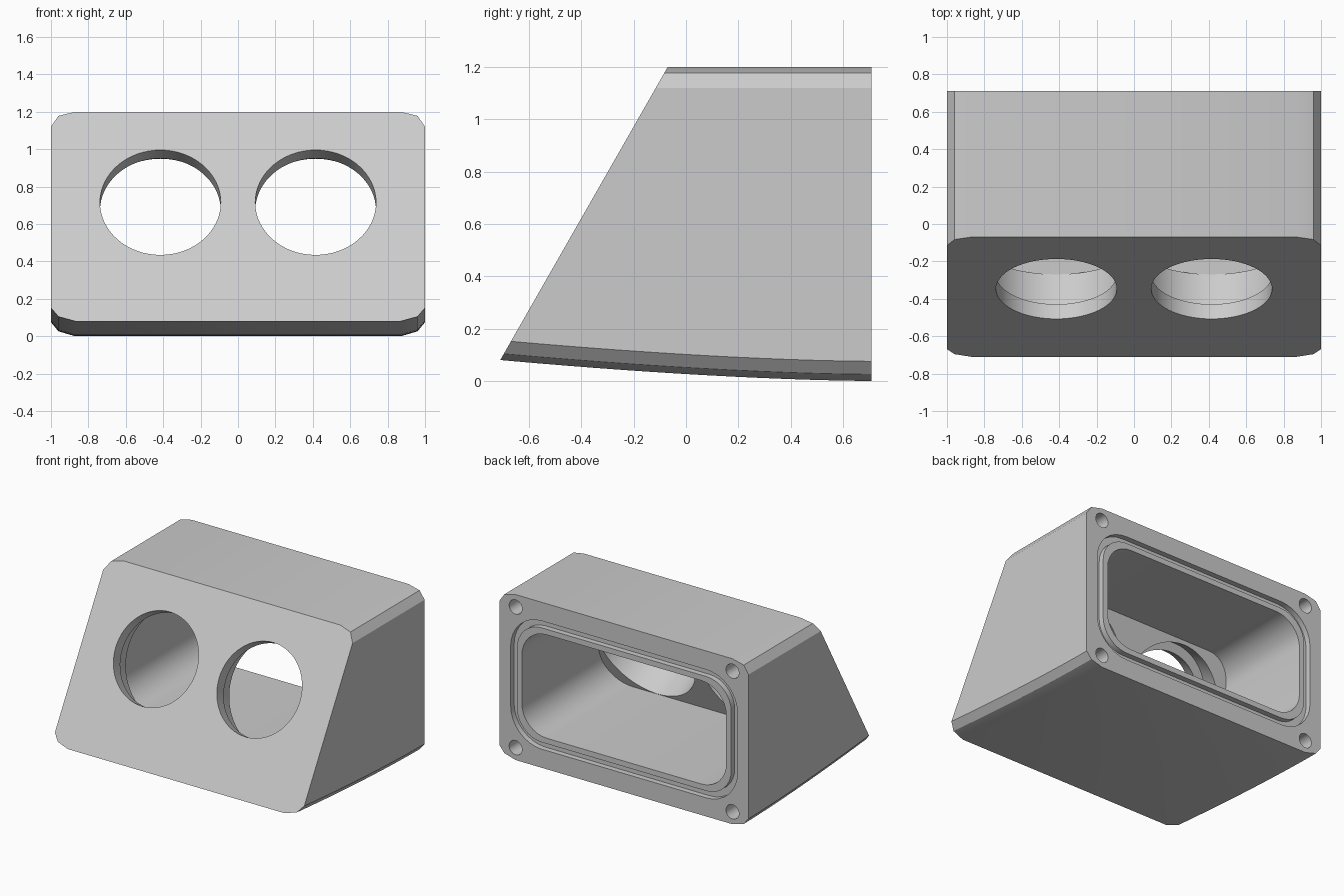
import bpy, bmesh, math
from mathutils import Vector, Matrix

if "Cube" in bpy.data.objects:
    bpy.data.objects.remove(bpy.data.objects["Cube"], do_unlink=True)

BACK = 0.71
MID_Z = 0.6
FRONT_LOW = Vector((0, -0.71, 0.08))
FRONT_HIGH = Vector((0, -0.07, 1.2))
slope = (FRONT_HIGH - FRONT_LOW).normalized()
INWARD = Vector((0, slope.z, -slope.y))

grey = bpy.data.materials.new("light_grey")
grey.use_nodes = True
colour = (0.6, 0.6, 0.6, 1)
grey.diffuse_color = colour
grey.node_tree.nodes["Principled BSDF"].inputs["Base Color"].default_value = colour


def make_object(name, bm):
    bmesh.ops.recalc_face_normals(bm, faces=bm.faces)
    mesh = bpy.data.meshes.new(name)
    bm.to_mesh(mesh)
    bm.free()
    mesh.materials.append(grey)
    obj = bpy.data.objects.new(name, mesh)
    bpy.context.collection.objects.link(obj)
    return obj


def loft(bm, rings, closed=False):
    """Skin a list of rings; cap the ends or join last to first."""
    loops = [[bm.verts.new(p) for p in ring] for ring in rings]
    pairs = list(zip(loops, loops[1:]))
    if closed:
        pairs.append((loops[-1], loops[0]))
    else:
        bm.faces.new(loops[0])
        bm.faces.new(loops[-1])
    for a, b in pairs:
        for i in range(len(a)):
            j = (i + 1) % len(a)
            bm.faces.new((a[i], a[j], b[j], b[i]))


def trim(bm, point, normal):
    """Cut off everything behind a plane and close the cut."""
    geom = bm.verts[:] + bm.edges[:] + bm.faces[:]
    cut = bmesh.ops.bisect_plane(bm, geom=geom, plane_co=point, plane_no=normal,
                                 clear_inner=True)
    edges = [e for e in cut["geom_cut"] if isinstance(e, bmesh.types.BMEdge)]
    bmesh.ops.contextual_create(bm, geom=edges)


def rounded_ring(half_w, half_h, radius, y, steps=8):
    ring = []
    for quarter, (sx, sz) in enumerate(((1, 1), (-1, 1), (-1, -1), (1, -1))):
        for k in range(steps + 1):
            a = math.pi / 2 * (quarter + k / steps)
            ring.append(Vector((sx * (half_w - radius) + radius * math.cos(a), y,
                                MID_Z + sz * (half_h - radius) + radius * math.sin(a))))
    return ring


def cylinder(name, start, axis, length, radius, sides):
    bm = bmesh.new()
    turn = axis.to_track_quat('Z', 'Y').to_matrix().to_4x4()
    place = Matrix.Translation(start + axis * (length / 2)) @ turn
    bmesh.ops.create_cone(bm, cap_ends=True, segments=sides, radius1=radius,
                          radius2=radius, depth=length, matrix=place)
    return make_object(name, bm)


def body_ring(y):
    """Outer section with clipped corners and a gently rising underside."""
    low = 0.08 * max(0, (BACK - y) / 1.42) ** 1.6
    right = [(0.87, low), (0.96, low + 0.026), (1, low + 0.075),
             (1, 1.12), (0.96, 1.178), (0.87, 1.2)]
    outline = right + [(-x, z) for x, z in reversed(right)]
    return [Vector((x, y, z)) for x, z in outline]


# Housing shell with slanted front
bm = bmesh.new()
loft(bm, [body_ring(BACK - 1.7 * i / 16) for i in range(17)])
trim(bm, FRONT_LOW, INWARD)
housing = make_object("housing", bm)

cutters = []

# Main cavity, open at the back
bm = bmesh.new()
loft(bm, [rounded_ring(0.82, 0.375, 0.2, y) for y in (-0.9, BACK + 0.1)])
trim(bm, Vector((0, -0.27, 0.225)), Vector((0, 1, -0.4)).normalized())
cutters.append(make_object("cavity_cutter", bm))

# Round front openings with a wider bore behind the front lip
for side in (-1, 1):
    centre = Vector((side * 0.415, -0.347, 0.715))
    cutters.append(cylinder("opening_cutter", centre - INWARD * 0.1, INWARD, 0.3, 0.323, 64))
    cutters.append(cylinder("bore_cutter", centre + INWARD * 0.09, INWARD, 0.22, 0.385, 64))

# Seal groove around the back opening
bm = bmesh.new()
outer = [rounded_ring(0.91, 0.465, 0.25, y) for y in (BACK - 0.04, BACK + 0.1)]
inner = [rounded_ring(0.86, 0.415, 0.2, y) for y in (BACK + 0.1, BACK - 0.04)]
loft(bm, outer + inner, closed=True)
cutters.append(make_object("groove_cutter", bm))

# Corner screw holes
for x in (-0.87, 0.87):
    for z in (0.09, 1.11):
        cutters.append(cylinder("screw_cutter", Vector((x, BACK + 0.1, z)),
                                Vector((0, -1, 0)), 0.4, 0.052, 24))

# Carve the housing, then drop the cutters
for cutter in cutters:
    mod = housing.modifiers.new("carve", 'BOOLEAN')
    mod.operation = 'DIFFERENCE'
    mod.solver = 'EXACT'
    mod.object = cutter
graph = bpy.context.evaluated_depsgraph_get()
housing.data = bpy.data.meshes.new_from_object(housing.evaluated_get(graph))
housing.modifiers.clear()
for cutter in cutters:
    bpy.data.objects.remove(cutter, do_unlink=True)
housing.data.materials.clear()
housing.data.materials.append(grey)
for face in housing.data.polygons:
    face.material_index = 0

bpy.ops.object.select_all(action='DESELECT')
housing.select_set(True)
bpy.context.view_layer.objects.active = housing
bpy.ops.object.shade_smooth_by_angle(angle=math.radians(30))
